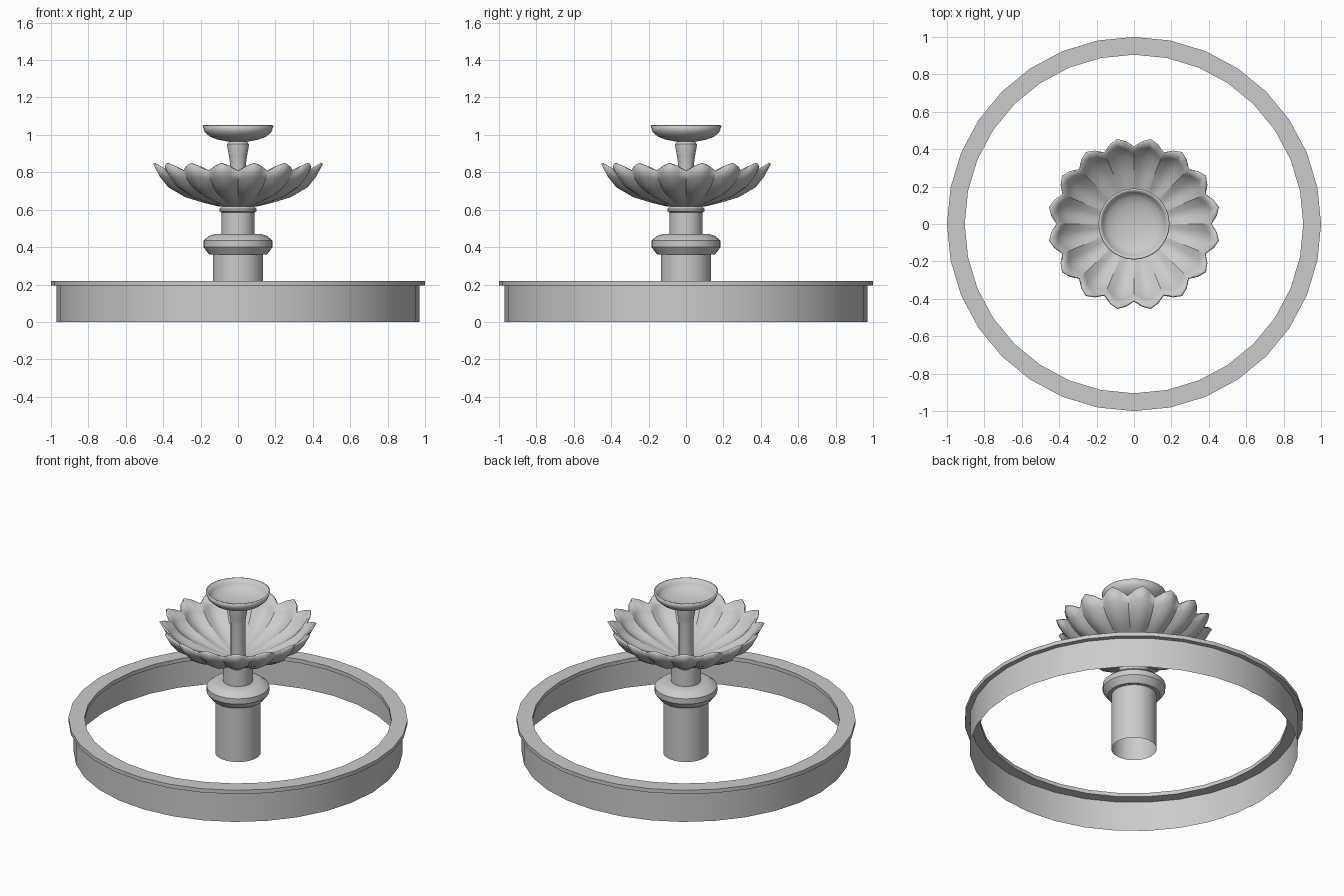
import bpy, bmesh
from math import sin, cos, pi

if "Cube" in bpy.data.objects:
    bpy.data.objects.remove(bpy.data.objects["Cube"])


def finish(bm, name, thickness=0.0, angle=30):
    bmesh.ops.remove_doubles(bm, verts=bm.verts, dist=1e-5)
    me = bpy.data.meshes.new(name)
    bm.to_mesh(me)
    bm.free()
    ob = bpy.data.objects.new(name, me)
    bpy.context.collection.objects.link(ob)
    bpy.ops.object.select_all(action='DESELECT')
    ob.select_set(True)
    bpy.context.view_layer.objects.active = ob
    bpy.ops.object.shade_smooth_by_angle(angle=angle * pi / 180)
    if thickness:
        mod = ob.modifiers.new("thickness", 'SOLIDIFY')
        mod.thickness = thickness
        mod.offset = -1
    return ob


def skin(rings):
    """Join closed rings of points with quads, listed bottom to top."""
    bm = bmesh.new()
    vs = [[bm.verts.new(p) for p in ring] for ring in rings]
    n = len(rings[0])
    for a, b in zip(vs, vs[1:]):
        for i in range(n):
            k = (i + 1) % n
            bm.faces.new((a[i], a[k], b[k], b[i]))
    return bm


def lathe(name, profile, thickness=0.0, sides=32):
    rings = [[(r * cos(2 * pi * i / sides), r * sin(2 * pi * i / sides), z)
              for i in range(sides)] for r, z in profile]
    return finish(skin(rings), name, thickness)


# Pool: thin wall under an overhanging flat rim
lathe("pool_wall", [(0.97, 0), (0.97, 0.195)])
lathe("pool_rim", [(0.905, 0.195), (1.0, 0.195), (1.0, 0.22),
                   (0.905, 0.22), (0.905, 0.195)])

# Pedestal with collar, open at the bottom
lathe("pedestal", [(0.134, 0), (0.134, 0.36), (0.155, 0.36), (0.185, 0.40),
                   (0.185, 0.435), (0.155, 0.46), (0.125, 0.47),
                   (0.088, 0.47), (0.088, 0.585), (0.10, 0.592),
                   (0.10, 0.605), (0.085, 0.618)])

# Stem between the bowls
lathe("upper_stem", [(0.043, 0.62), (0.043, 0.85), (0.048, 0.885),
                     (0.058, 0.94), (0.058, 0.95), (0.045, 0.968)])

# Petal bowl: blend a petal-centre profile with a crease profile
tip = [(0, 0.615), (0.10, 0.616), (0.18, 0.635), (0.288, 0.667),
       (0.38, 0.72), (0.425, 0.775), (0.463, 0.845)]
crease = [(0, 0.615), (0.095, 0.617), (0.168, 0.638), (0.265, 0.675),
          (0.345, 0.722), (0.385, 0.763), (0.415, 0.803)]
weights = [0, 0.62, 1, 0.62]
rings = []
for (rt, zt), (rc, zc) in zip(tip, crease):
    ring = []
    for i in range(64):
        w = weights[i % 4]
        a = 2 * pi * i / 64
        r = rc + (rt - rc) * w
        ring.append((r * cos(a), r * sin(a), zc + (zt - zc) * w))
    rings.append(ring)
bm = skin(rings)
finish(bm, "petal_bowl", 0.012)

# Small top bowl
lathe("top_bowl", [(0, 0.963), (0.06, 0.965), (0.11, 0.975), (0.15, 0.99),
                   (0.178, 1.015), (0.19, 1.05)], 0.01)
